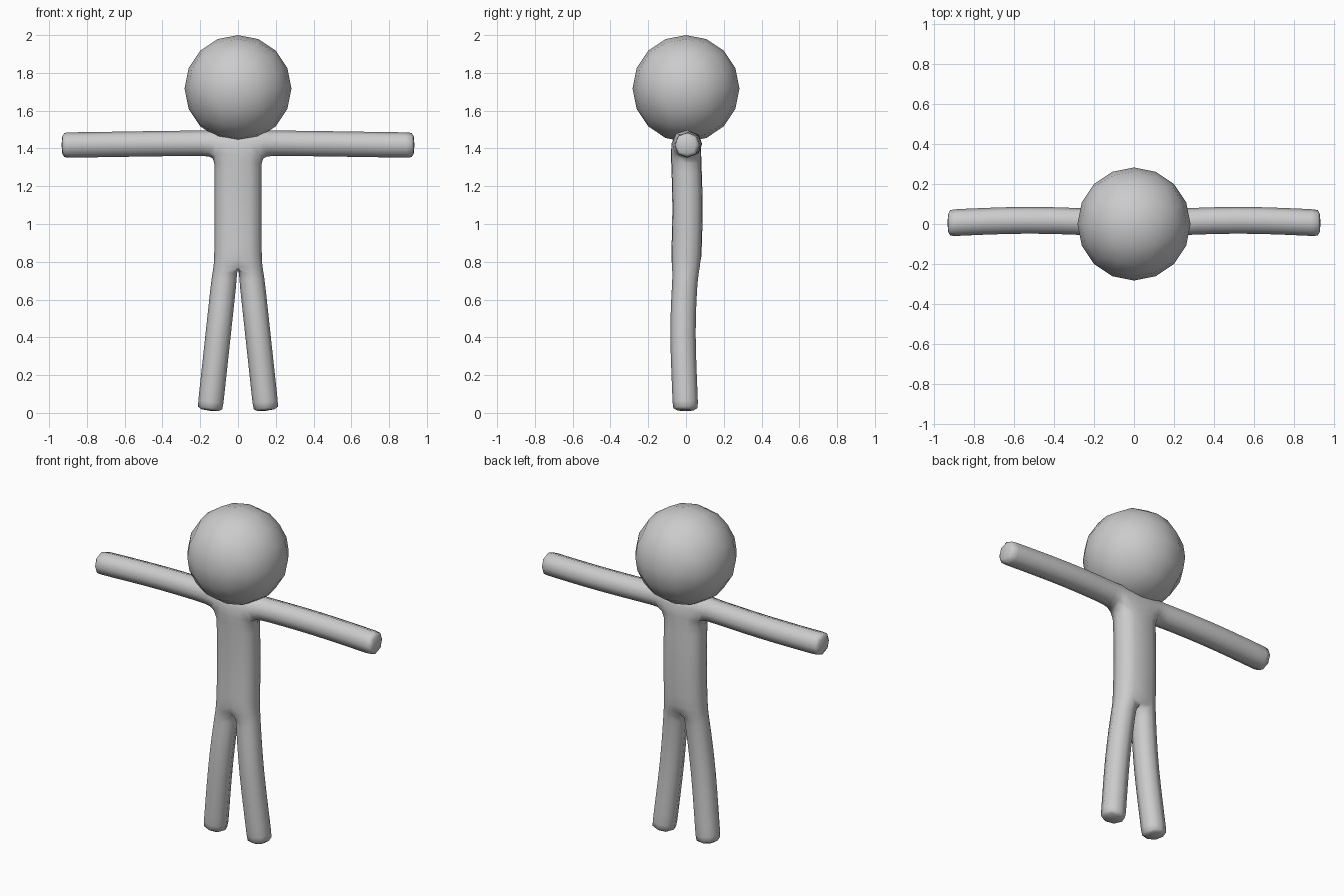
import bpy, bmesh, math
from mathutils import Vector

if "Cube" in bpy.data.objects:
    bpy.data.objects.remove(bpy.data.objects["Cube"])

grey = bpy.data.materials.new("plain grey")
grey.diffuse_color = (0.6, 0.6, 0.6, 1)
grey.use_nodes = True
grey.node_tree.nodes["Principled BSDF"].inputs["Base Color"].default_value = grey.diffuse_color


def finish(name, bm):
    bmesh.ops.recalc_face_normals(bm, faces=bm.faces)
    for f in bm.faces:
        f.smooth = True
    me = bpy.data.meshes.new(name)
    bm.to_mesh(me)
    bm.free()
    me.materials.append(grey)
    ob = bpy.data.objects.new(name, me)
    bpy.context.collection.objects.link(ob)
    return ob


# Head: cube divided into a grid and rounded to a ball
bm = bmesh.new()
bmesh.ops.create_cube(bm, size=2)
bmesh.ops.subdivide_edges(bm, edges=bm.edges[:], cuts=3, use_grid_fill=True)
for v in bm.verts:
    p = Vector([math.tan(c * math.pi / 4) for c in v.co]).normalized()
    v.co = p * 0.283 + Vector((0, 0, 1.717))
finish("head", bm)

# Body: right half as four-sided cage, mirrored and subdivided
bm = bmesh.new()


def bridge(a, b, skip=()):
    for i in range(4):
        j = (i + 1) % 4
        if i not in skip:
            bm.faces.new((a[i], a[j], b[j], b[i]))


# Torso rings: height, half width, depth offset (side 3 lies on the mirror plane)
rings = []
for z, w, y in ((1.505, 0.13, 0.0), (1.35, 0.13, 0.0), (1.30, 0.13, 0.003),
                (1.08, 0.13, 0.01), (0.86, 0.13, 0.003), (0.775, 0.133, 0.0)):
    d = 0.08
    rings.append([bm.verts.new((x, y + s * d, z))
                  for x, s in ((0, -1), (w, -1), (w, 1), (0, 1))])
bm.faces.new(rings[0])
for k in range(len(rings) - 1):
    bridge(rings[k], rings[k + 1], skip=(1, 3) if k == 0 else (3,))

# Arm: extruded from the open shoulder side
a = 0.073
prev = [rings[0][1], rings[1][1], rings[1][2], rings[0][2]]
for x, y, z in ((0.175, 0.008, 1.428), (0.3, 0.014, 1.427), (0.52, 0.021, 1.424),
                (0.75, 0.014, 1.42), (0.91, 0.006, 1.418), (0.936, 0.005, 1.418)):
    ring = [bm.verts.new((x, y + s * a, z + t * a))
            for s, t in ((-1, 1), (-1, -1), (1, -1), (1, 1))]
    bridge(prev, ring)
    prev = ring
bm.faces.new(prev)

# Leg: extruded from the torso bottom, tilted outward
tilt = math.atan2(0.08, 0.74)
prev = rings[-1]
for z, y in ((0.72, -0.004), (0.6, -0.012), (0.42, -0.018), (0.2, -0.01),
             (0.035, -0.003), (0.009, -0.003)):
    cx = 0.15 - z * math.tan(tilt)
    ring = [bm.verts.new((cx + s * a * math.cos(tilt), y + t * a,
                          z + s * a * math.sin(tilt)))
            for s, t in ((-1, -1), (1, -1), (1, 1), (-1, 1))]
    bridge(prev, ring)
    prev = ring
bm.faces.new(prev)

body = finish("body", bm)
mirror = body.modifiers.new("mirror", 'MIRROR')
mirror.use_axis[0] = True
mirror.merge_threshold = 0.0005
sub = body.modifiers.new("rounding", 'SUBSURF')
sub.levels = sub.render_levels = 1
